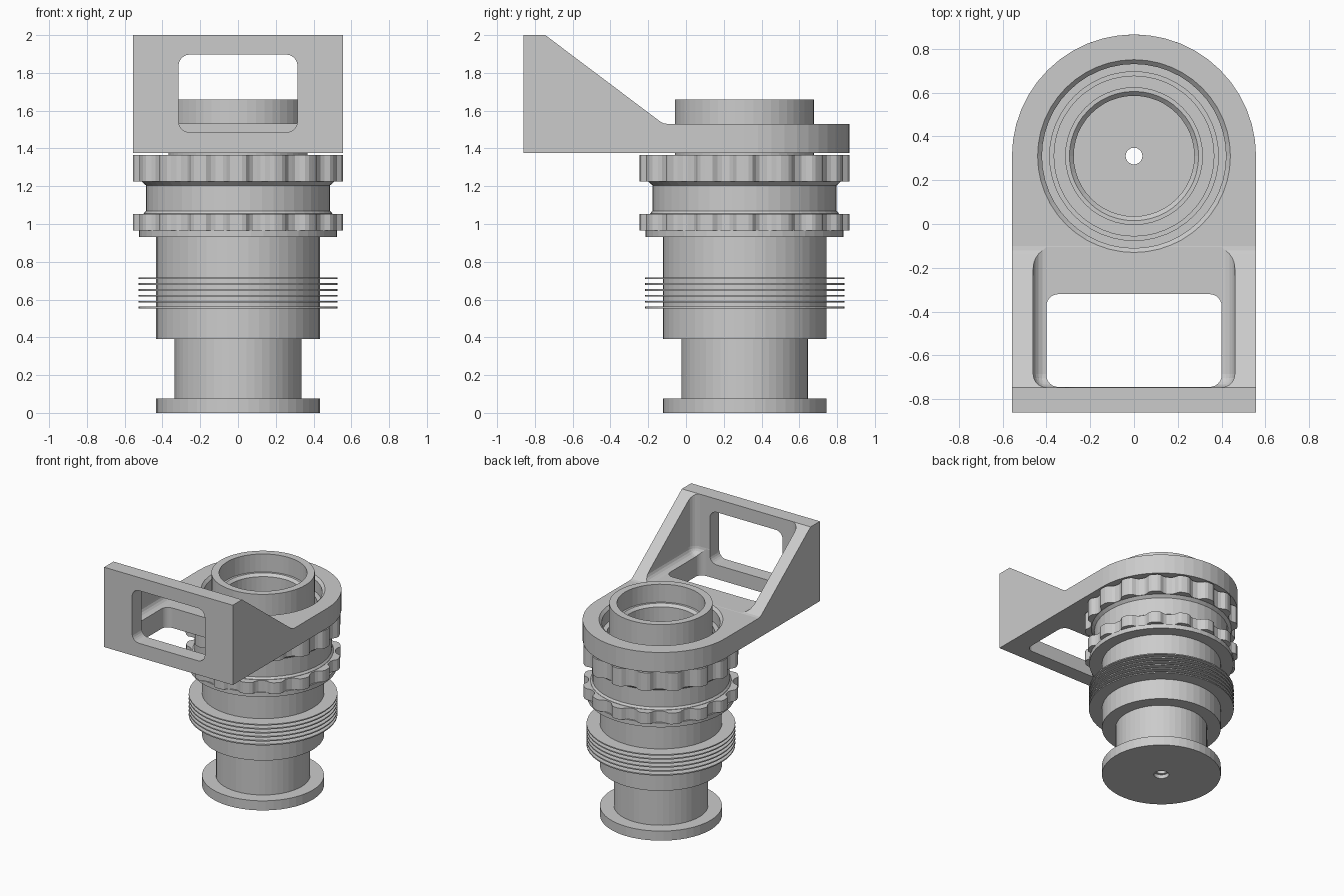
import bpy, bmesh
from math import pi, sin, cos, radians
from mathutils import Vector

if "Cube" in bpy.data.objects:
    bpy.data.objects.remove(bpy.data.objects["Cube"])

CY = 0.31      # y of the barrel axis
SEG = 48


def finish(name, bm):
    bmesh.ops.remove_doubles(bm, verts=bm.verts, dist=1e-6)
    bmesh.ops.recalc_face_normals(bm, faces=bm.faces)
    me = bpy.data.meshes.new(name)
    bm.to_mesh(me)
    bm.free()
    ob = bpy.data.objects.new(name, me)
    bpy.context.collection.objects.link(ob)
    return ob


def lathe(name, profile, seg=SEG):
    """Revolve a closed (r, z) loop about the barrel axis."""
    bm = bmesh.new()
    rings = [[bm.verts.new((r * cos(2 * pi * i / seg), CY + r * sin(2 * pi * i / seg), z))
              for r, z in profile] for i in range(seg)]
    n = len(profile)
    for i in range(seg):
        a, b = rings[i], rings[(i + 1) % seg]
        for j in range(n):
            k = (j + 1) % n
            bm.faces.new((a[j], b[j], b[k], a[k]))
    return finish(name, bm)


def prism(name, pts, depth):
    """Extrude a 3D polygon along a vector."""
    bm = bmesh.new()
    face = bm.faces.new([bm.verts.new(p) for p in pts])
    new = bmesh.ops.extrude_face_region(bm, geom=[face])["geom"]
    bmesh.ops.translate(bm, vec=Vector(depth), verts=[v for v in new if isinstance(v, bmesh.types.BMVert)])
    return finish(name, bm)


def rounded_rect(u0, u1, v0, v1, r, n=6):
    pts = []
    corners = [(u1 - r, v1 - r, 0), (u0 + r, v1 - r, 90), (u0 + r, v0 + r, 180), (u1 - r, v0 + r, 270)]
    for cu, cv, a0 in corners:
        for i in range(n + 1):
            a = radians(a0 + 90 * i / n)
            pts.append((cu + r * cos(a), cv + r * sin(a)))
    return pts


def boolean(ob, tool, op="DIFFERENCE"):
    m = ob.modifiers.new(op.lower(), "BOOLEAN")
    m.operation, m.object, m.solver = op, tool, "EXACT"
    tool.hide_render = True
    bpy.context.view_layer.objects.active = ob
    bpy.ops.object.modifier_apply(modifier=m.name)
    bpy.data.objects.remove(tool)


# Bracket: side profile trimmed to the round-ended plan
side = [(-0.86, 1.375), (0.9, 1.375), (0.9, 1.53), (-0.10, 1.53), (-0.122, 1.534),
        (-0.14, 1.545), (-0.745, 2.0), (-0.86, 2.0)]
bracket = prism("bracket", [(-0.6, y, z) for y, z in side], (1.2, 0, 0))
plan = [(-0.557, -0.9), (0.557, -0.9)]
plan += [(0.557 * cos(pi * i / 24), CY + 0.555 * sin(pi * i / 24)) for i in range(25)]
boolean(bracket, prism("plan_cutter", [(x, y, 1.3) for x, y in plan], (0, 0, 0.8)), "INTERSECT")

# Pocket between the two gussets, with rounded inner corners
bm = bmesh.new()
bmesh.ops.create_cube(bm, size=1)
for v in bm.verts:
    v.co = Vector((v.co.x * 0.92, -0.2225 + v.co.y * 1.045, 1.831 + v.co.z * 0.6))
bmesh.ops.bevel(bm, geom=[e for e in bm.edges if min(v.co.z for v in e.verts) < 1.6],
                offset=0.06, segments=5, profile=0.5, affect="EDGES")
for v in bm.verts:
    if v.co.z > 2.0:
        v.co.z += 0.2
boolean(bracket, finish("pocket_cutter", bm))

# Floor opening, front window, and stepped barrel hole
floor_pts = rounded_rect(-0.40, 0.40, -0.744, -0.32, 0.055)
boolean(bracket, prism("floor_cutter", [(x, y, 1.2) for x, y in floor_pts], (0, 0, 0.42)))
win_pts = rounded_rect(-0.315, 0.315, 1.485, 1.897, 0.06)
boolean(bracket, prism("window_cutter", [(x, -1.0, z) for x, z in win_pts], (0, 0.32, 0)))
boolean(bracket, lathe("hole_cutter", [(0.0001, 1.3), (0.385, 1.3), (0.385, 1.42), (0.42, 1.42),
                                       (0.42, 1.51), (0.44, 1.53), (0.44, 1.6), (0.0001, 1.6)]))

# Barrel: hollow tube, body, neck and foot in one turned profile
lathe("barrel", [
    (0.038, 0.03), (0.055, 0.03), (0.055, 0), (0.433, 0), (0.433, 0.075), (0.335, 0.075), (0.335, 0.39),
    (0.433, 0.39), (0.433, 0.93), (0.525, 0.93), (0.525, 0.965), (0.49, 0.965), (0.367, 1.0), (0.367, 1.66),
    (0.312, 1.66), (0.312, 1.52), (0.295, 1.52), (0.275, 1.50), (0.275, 0.08), (0.038, 0.08)])

# Sleeve between the two grip rings
lathe("sleeve", [(0.367, 0.97), (0.50, 0.97), (0.50, 1.055), (0.488, 1.07), (0.488, 1.205),
                 (0.51, 1.225), (0.51, 1.24), (0.367, 1.24)])

# Cooling fins
for i in range(6):
    z = 0.553 + 0.0312 * i
    lathe(f"fin_{i + 1}", [(0.42, z), (0.528, z), (0.528, z + 0.009), (0.42, z + 0.009)])


# Scalloped grip rings
def grip_ring(name, z0, z1, teeth=16, per=10):
    n = teeth * per
    bm = bmesh.new()
    loops = []
    for z, outer in ((z0, True), (z1, True), (z1, False), (z0, False)):
        loop = []
        for i in range(n):
            a = 2 * pi * i / n
            wave = max(0.0, min(1.0, 0.55 + 0.9 * cos(teeth * a)))
            r = 0.513 + 0.042 * wave if outer else 0.385
            loop.append(bm.verts.new((r * cos(a), CY + r * sin(a), z)))
        loops.append(loop)
    for k in range(4):
        a, b = loops[k], loops[(k + 1) % 4]
        for i in range(n):
            j = (i + 1) % n
            bm.faces.new((a[i], a[j], b[j], b[i]))
    return finish(name, bm)


grip_ring("upper_grip_ring", 1.225, 1.365)
grip_ring("lower_grip_ring", 0.965, 1.053)
